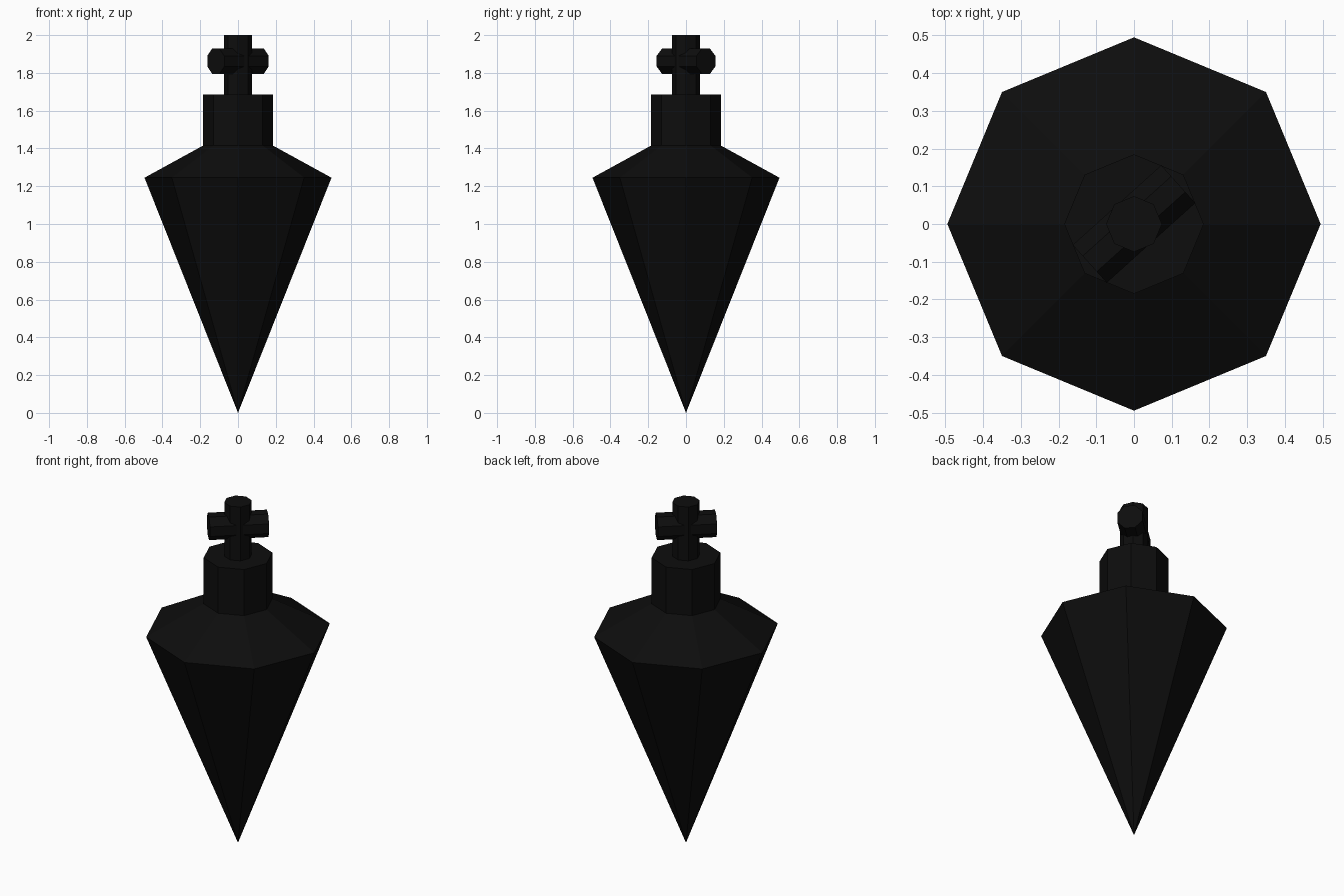
import bpy
from math import radians, cos, sin
from mathutils import Matrix

if "Cube" in bpy.data.objects:
    bpy.data.objects.remove(bpy.data.objects["Cube"])

SIDES = 8
BLACK = (0.004, 0.004, 0.004, 1)
mat = bpy.data.materials.new("matte black")
mat.use_nodes = True
mat.diffuse_color = BLACK
mat.node_tree.nodes["Principled BSDF"].inputs["Base Color"].default_value = BLACK


def turned(name, profile, spin=0):
    """Flat-sided solid turned around z from (radius, height) pairs."""
    verts, faces, rings = [], [], []
    for r, z in profile:
        count = SIDES if r > 0 else 1
        rings.append([len(verts) + i % count for i in range(SIDES)])
        for i in range(count):
            a = radians(spin + i * 360 / SIDES)
            verts.append((r * cos(a), r * sin(a), z))
    for low, high in zip(rings, rings[1:]):
        for i in range(SIDES):
            j = (i + 1) % SIDES
            quad = [low[i], low[j], high[j], high[i]]
            faces.append(list(dict.fromkeys(quad)))
    # Flat caps on open ends
    if profile[0][0] > 0:
        faces.append(rings[0][::-1])
    if profile[-1][0] > 0:
        faces.append(rings[-1])
    mesh = bpy.data.meshes.new(name)
    mesh.from_pydata(verts, [], faces)
    mesh.materials.append(mat)
    obj = bpy.data.objects.new(name, mesh)
    bpy.context.collection.objects.link(obj)
    return obj


# Pointed weight with sloping shoulder and neck
turned("pointed_body", [(0, 0), (0.495, 1.245), (0.185, 1.415), (0.185, 1.685)])

# Upright stem on the neck
turned("stem", [(0.074, 1.68), (0.074, 2.0)])

# Crossbar through the stem, set diagonally
bar = turned("crossbar", [(0.073, -0.158), (0.073, 0.158)], spin=22.5)
bar.matrix_world = (Matrix.Translation((0, 0, 1.862))
                    @ Matrix.Rotation(radians(42), 4, "Z")
                    @ Matrix.Rotation(radians(90), 4, "Y"))
